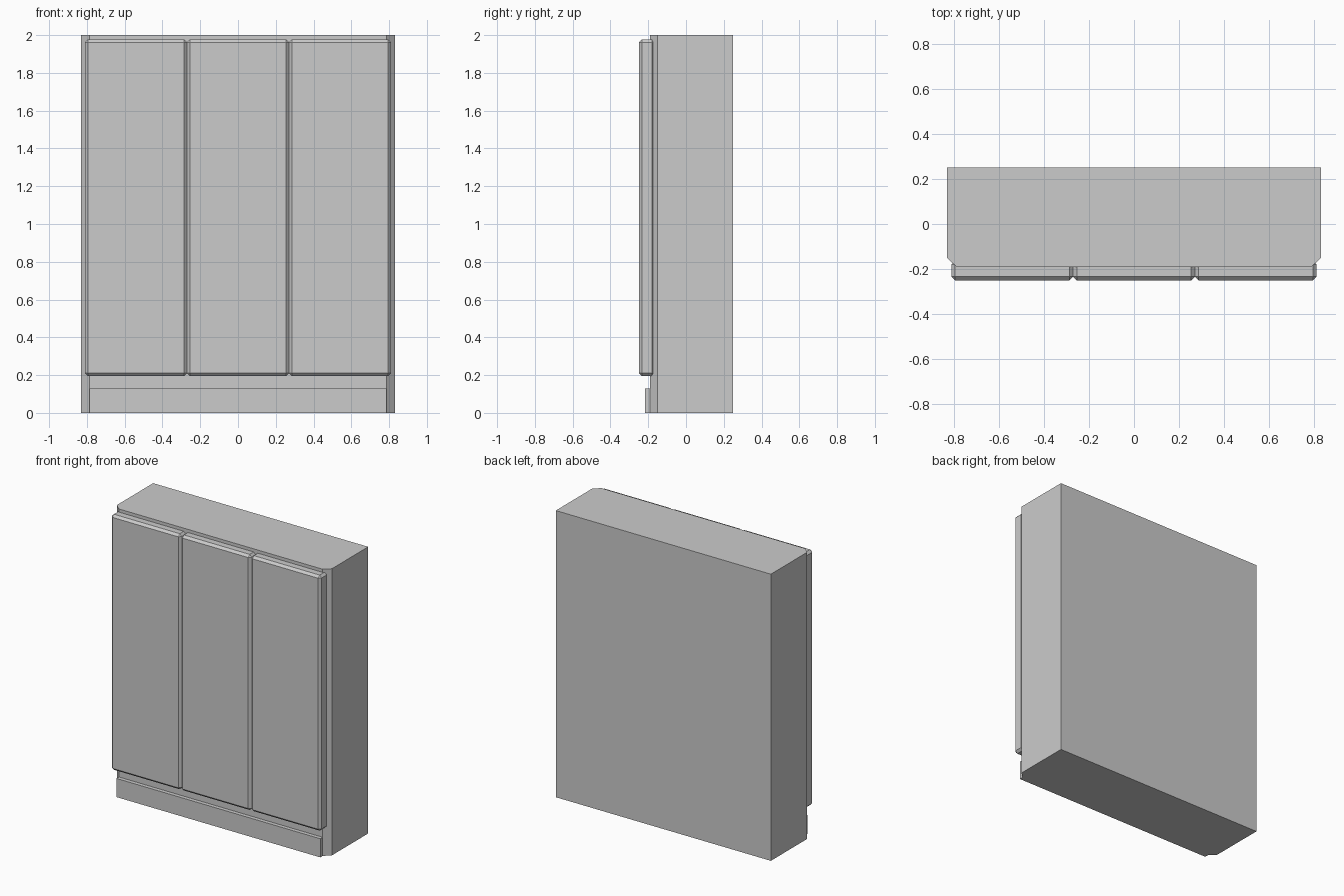
import bpy, bmesh

if "Cube" in bpy.data.objects:
    bpy.data.objects.remove(bpy.data.objects["Cube"])


def finish(name, bm):
    bmesh.ops.recalc_face_normals(bm, faces=bm.faces)
    mesh = bpy.data.meshes.new(name)
    bm.to_mesh(mesh)
    bm.free()
    obj = bpy.data.objects.new(name, mesh)
    bpy.context.collection.objects.link(obj)
    return obj


def prism(name, outline, z0, z1):
    bm = bmesh.new()
    face = bm.faces.new([bm.verts.new((x, y, z0)) for x, y in outline])
    top = bmesh.ops.extrude_face_region(bm, geom=[face])["geom"]
    verts = [v for v in top if isinstance(v, bmesh.types.BMVert)]
    bmesh.ops.translate(bm, verts=verts, vec=(0, 0, z1 - z0))
    # restore the bottom cap if the extrusion consumed it
    if not any(all(abs(v.co.z - z0) < 1e-6 for v in f.verts) for f in bm.faces):
        bm.faces.new([v for v in bm.verts if v not in verts])
    return finish(name, bm)


def rect(x0, x1, y0, y1):
    return [(x0, y0), (x1, y0), (x1, y1), (x0, y1)]


# Cabinet body with chamfered front corners
prism("cabinet_body",
      [(-0.83, 0.25), (-0.83, -0.15), (-0.787, -0.19),
       (0.787, -0.19), (0.83, -0.15), (0.83, 0.25)], 0, 2)

# Plinth board along the foot
prism("plinth", rect(-0.787, 0.787, -0.217, -0.19), 0, 0.13)

# Three doors with chamfered edges
width = 0.54
for i, side in enumerate(("left", "middle", "right")):
    x = (i - 1) * width
    door = prism(side + "_door",
                 rect(x - width / 2, x + width / 2, -0.25, -0.163), 0.195, 1.978)
    bevel = door.modifiers.new("edge_chamfer", "BEVEL")
    bevel.width = 0.016
    bevel.segments = 1
